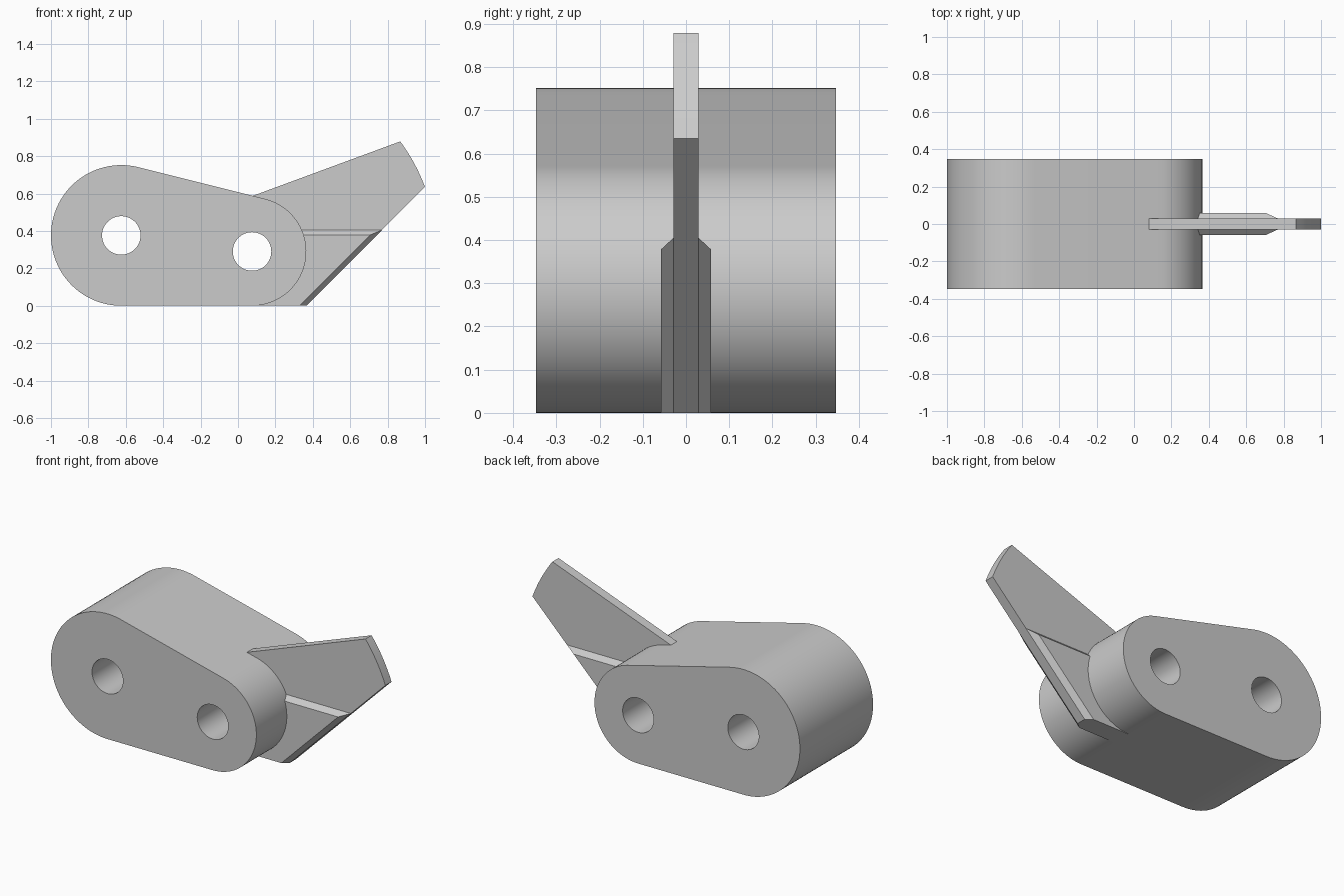
import bpy
import bmesh
from math import sin, cos, pi, asin, atan2, hypot, radians

cube = bpy.data.objects.get("Cube")
if cube:
    bpy.data.objects.remove(cube, do_unlink=True)

grey = bpy.data.materials.new("plain grey")
grey.use_nodes = True
grey.diffuse_color = (0.6, 0.6, 0.6, 1)
grey.node_tree.nodes["Principled BSDF"].inputs["Base Color"].default_value = grey.diffuse_color


def loft(name, sections):
    """Solid through (y, [(x, z), ...]) sections with equal point counts."""
    bm = bmesh.new()
    rings = [[bm.verts.new((x, y, z)) for x, z in pts] for y, pts in sections]
    for a, b in zip(rings, rings[1:]):
        for i in range(len(a)):
            j = (i + 1) % len(a)
            bm.faces.new((a[i], a[j], b[j], b[i]))
    bm.faces.new(rings[0])
    bm.faces.new(rings[-1])
    bmesh.ops.recalc_face_normals(bm, faces=bm.faces)
    mesh = bpy.data.meshes.new(name)
    bm.to_mesh(mesh)
    bm.free()
    mesh.materials.append(grey)
    obj = bpy.data.objects.new(name, mesh)
    bpy.context.collection.objects.link(obj)
    return obj


def prism(name, pts, half):
    return loft(name, [(-half, pts), (half, pts)])


def arc(center, r, start, end, steps):
    angles = [start + (end - start) * i / steps for i in range(steps + 1)]
    return [(center[0] + r * cos(a), center[1] + r * sin(a)) for a in angles]


def select_only(obj):
    bpy.ops.object.select_all(action="DESELECT")
    obj.select_set(True)
    bpy.context.view_layer.objects.active = obj


# Body: two rounded ends joined by tangent lines
big_r, small_r = 0.376, 0.29
big, small = (-0.624, big_r), (0.075, small_r)
dx, dz = small[0] - big[0], small[1] - big[1]
tangent = pi / 2 + atan2(dz, dx) - asin((big_r - small_r) / hypot(dx, dz))
outline = arc(small, small_r, -pi / 2, tangent, 40)
outline += arc(big, big_r, tangent, 1.5 * pi, 48)
body = prism("body", outline, 0.347)

# Two bores through the body
for center in (big, small):
    cutter = prism("bore_cutter", arc(center, 0.103, 0, 2 * pi, 48)[:-1], 0.5)
    cutter.hide_render = True
    cut = body.modifiers.new("bore", "BOOLEAN")
    cut.operation = "DIFFERENCE"
    cut.solver = "EXACT"
    cut.object = cutter
    select_only(body)
    bpy.ops.object.modifier_apply(modifier=cut.name)
    bpy.data.objects.remove(cutter, do_unlink=True)
select_only(body)
bpy.ops.object.shade_smooth_by_angle(angle=radians(30))

# Thin fin with a curved tip centred on the small bore
tip = arc(small, 0.987, radians(20.45), radians(36.6), 8)
fin_outline = [(0.08, 0.0), (0.365, 0.0)] + tip
fin_outline += [(0.08, 0.588), (0.23, 0.46), (0.23, 0.12)]
fin = prism("fin", fin_outline, 0.029)
select_only(fin)
bpy.ops.object.shade_smooth_by_angle(angle=radians(15))

# Chamfered thickening plate on each side of the fin
inner = [(0.08, 0.0), (0.365, 0.0), (0.77, 0.405), (0.22, 0.405), (0.23, 0.12)]
outer = [(0.08, 0.0), (0.328, 0.0), (0.706, 0.378), (0.22, 0.378), (0.23, 0.12)]
for name, side in (("front_rib", -1), ("back_rib", 1)):
    loft(name, [(side * 0.029, inner), (side * 0.058, outer)])
